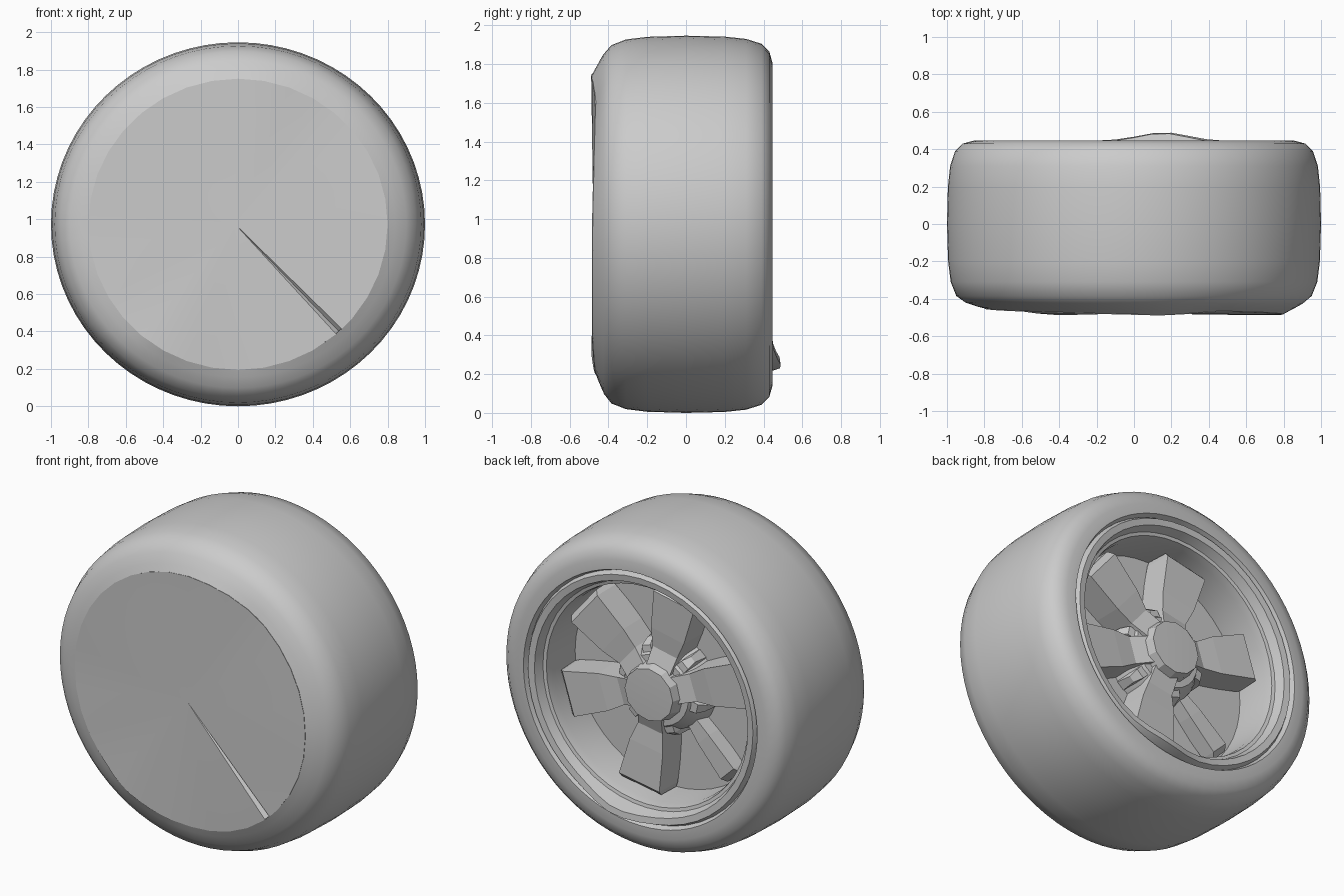
import bpy, bmesh, math
from mathutils import Vector

if "Cube" in bpy.data.objects:
    bpy.data.objects.remove(bpy.data.objects["Cube"], do_unlink=True)

CZ = 0.973            # axle height
SQUASH = 0.973        # the wheel is slightly lower than wide

grey = bpy.data.materials.new("plain_grey")
grey.use_nodes = True
GREY = (0.6, 0.6, 0.6, 1)
grey.diffuse_color = GREY
grey.node_tree.nodes["Principled BSDF"].inputs["Base Color"].default_value = GREY


def polar(r, deg, y):
    """Point at radius r around the axle; 0 deg is +x, 90 deg is up."""
    a = math.radians(deg)
    return Vector((r * math.cos(a), y, CZ + SQUASH * r * math.sin(a)))


def finish(bm, name, smooth=None):
    bmesh.ops.recalc_face_normals(bm, faces=bm.faces)
    me = bpy.data.meshes.new(name)
    bm.to_mesh(me)
    bm.free()
    me.materials.append(grey)
    ob = bpy.data.objects.new(name, me)
    bpy.context.collection.objects.link(ob)
    if smooth:
        bpy.ops.object.select_all(action="DESELECT")
        ob.select_set(True)
        bpy.context.view_layer.objects.active = ob
        bpy.ops.object.shade_smooth_by_angle(angle=math.radians(smooth))


def lathe(name, profile, n=72, smooth=35, tweak=None):
    """Turn an (r, y) profile round the axle; r = 0 closes to a point."""
    bm = bmesh.new()
    rings = []
    for i, (r, y) in enumerate(profile):
        if r == 0:
            rings.append([bm.verts.new(polar(0, 0, y))] * n)
            continue
        ring = []
        for k in range(n):
            deg = 360 * k / n
            dy = tweak(i, deg) if tweak else 0
            ring.append(bm.verts.new(polar(r, deg, y + dy)))
        rings.append(ring)
    for a, b in zip(rings, rings[1:]):
        for k in range(n):
            j = (k + 1) % n
            bm.faces.new(list(dict.fromkeys((a[k], a[j], b[j], b[k]))))
    # Wind the faces so that the open shells face outwards
    finish(bm, name, smooth)


# Uneven front edge shared by the tyre and the cover: (angle, y)
EDGE = [(0, -0.485), (55, -0.468), (78, -0.490), (180, -0.453), (222, -0.466),
        (237, -0.490), (270, -0.464), (312, -0.486), (360, -0.485)]


def edge_y(deg):
    for (a, ya), (b, yb) in zip(EDGE, EDGE[1:]):
        if a <= deg <= b:
            return ya + (yb - ya) * (deg - a) / (b - a)


def front_wave(i, deg):
    weight = {0: 1.0, 1: 0.6, 2: 0.2}.get(i, 0)
    return weight * (edge_y(deg) + 0.46)


# Tyre: rounded tread and shoulders
lathe("tyre", [(0.797, -0.457), (0.84, -0.445), (0.90, -0.422), (0.95, -0.385),
               (0.98, -0.31), (0.994, -0.20), (1.0, 0.0), (0.995, 0.20),
               (0.983, 0.31), (0.957, 0.39), (0.915, 0.43), (0.86, 0.445),
               (0.80, 0.447), (0.78, 0.40)], smooth=50, tweak=front_wave)


# Rim: lip, stepped edge, barrel and floor; the lip is bent out at the bottom
def bent_lip(i, deg):
    d = (deg - 282 + 180) % 360 - 180
    return 0.045 * math.exp(-(d / 14) ** 2) if i in (2, 3) else 0


lathe("rim", [(0.79, 0.38), (0.785, 0.42), (0.77, 0.445), (0.73, 0.44),
              (0.71, 0.385), (0.69, 0.38), (0.68, 0.33), (0.675, 0.12),
              (0.0, 0.12)], n=48, tweak=bent_lip)

# Front cover: shallow fan with one narrow crease
bm = bmesh.new()
angles = sorted([a for a in range(0, 360, 10) if a != 310] + [311, 312.5, 314])
centre = bm.verts.new((-0.015, -0.478, CZ))
edge, skirt = [], []
for a in angles:
    dip = 0.025 if a == 312.5 else 0
    edge.append(bm.verts.new(polar(0.80, a, edge_y(a) + dip)))
    skirt.append(bm.verts.new(polar(0.79, a, -0.43)))
for k in range(len(angles)):
    j = (k + 1) % len(angles)
    bm.faces.new((centre, edge[k], edge[j]))
    bm.faces.new((edge[k], skirt[k], skirt[j], edge[j]))
finish(bm, "front_cover", 12)

# Hub: flared collar and a flat-topped cap
lathe("hub_collar", [(0.30, 0.11), (0.27, 0.22), (0.22, 0.29), (0.0, 0.30)], n=24)
lathe("hub_cap", [(0.19, 0.27), (0.165, 0.365), (0.0, 0.37)], n=12, smooth=25)


def block(name, deg, sections):
    """Radial bar from (r, half width front, half width rear, y front, y rear)."""
    bm = bmesh.new()
    a = math.radians(deg)
    out = Vector((math.cos(a), 0, math.sin(a)))
    side = Vector((-math.sin(a), 0, math.cos(a)))
    loops = []
    for r, wf, wr, yf, yr in sections:
        loop = []
        for w, y in ((-wf, yf), (wf, yf), (wr, yr), (-wr, yr)):
            p = out * r + side * w
            loop.append(bm.verts.new((p.x, y, CZ + SQUASH * p.z)))
        loops.append(loop)
    for p, q in zip(loops, loops[1:]):
        for k in range(4):
            bm.faces.new((p[k], p[(k + 1) % 4], q[(k + 1) % 4], q[k]))
    bm.faces.new(loops[0])
    bm.faces.new(loops[-1])
    finish(bm, name)


# Six flared spokes (angle, width factor, drop); one is thin and low
SPOKES = [(162, 1, 0), (102, 1, 0), (39, 1, 0), (-17, 1, 0), (-80, 1, 0),
          (225, 0.45, 0.08)]
for i, (deg, w, drop) in enumerate(SPOKES, 1):
    block(f"spoke_{i}", deg,
          [(0.12, 0.08 * w, 0.10 * w, 0.33 - drop, 0.11),
           (0.26, 0.085 * w, 0.10 * w, 0.285 - drop, 0.11),
           (0.38, 0.115 * w, 0.12 * w, 0.295 - drop, 0.11),
           (0.62, 0.14 * w, 0.145 * w, 0.305 - drop, 0.13),
           (0.655, 0.135 * w, 0.14 * w, 0.27 - drop, 0.13)])

# Small lugs in the gaps around the hub
for i in range(6):
    block(f"lug_{i + 1}", 192 - 60 * i,
          [(0.18, 0.035, 0.05, 0.28, 0.11), (0.27, 0.03, 0.04, 0.27, 0.11),
           (0.30, 0.02, 0.03, 0.22, 0.11)])
